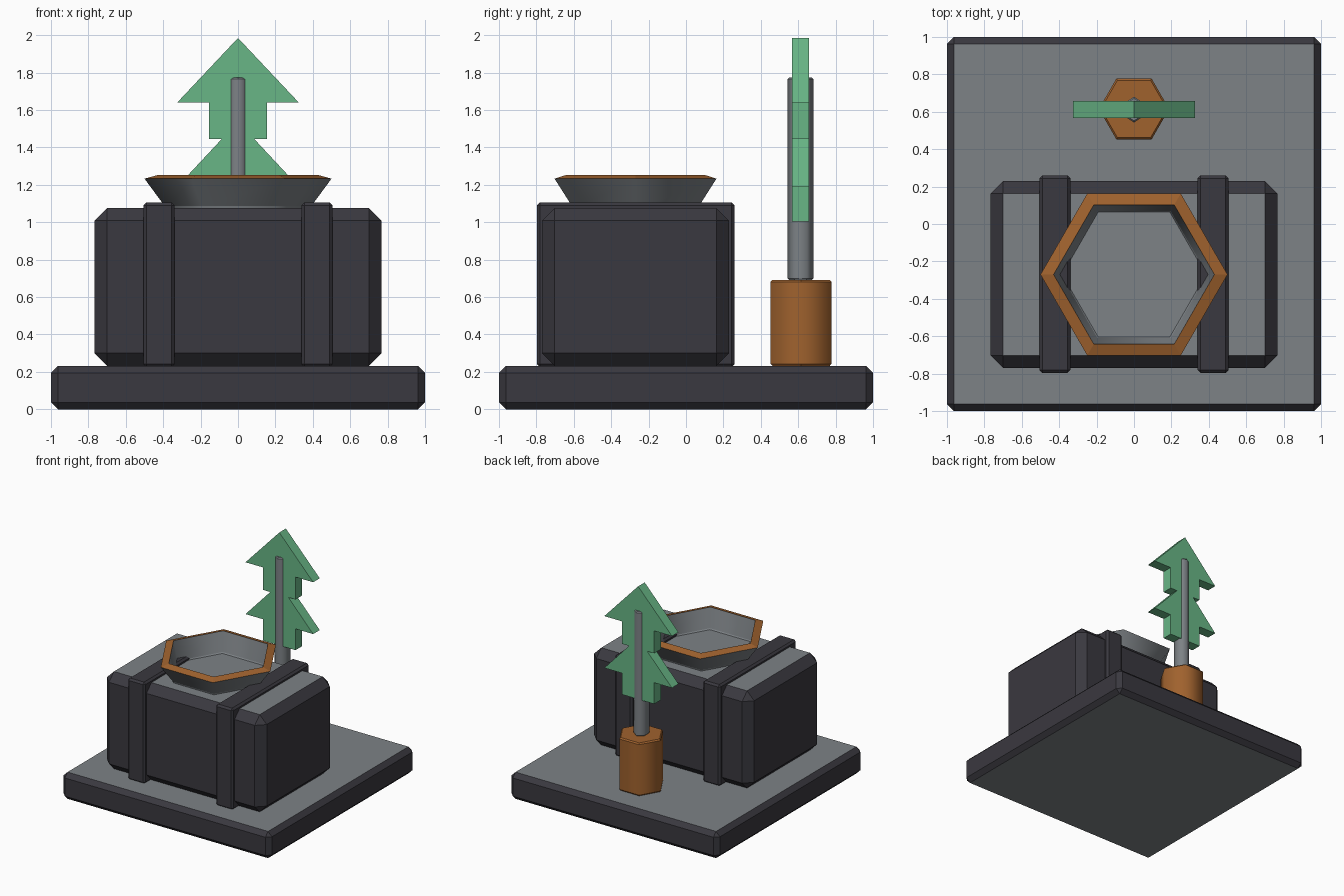
import bpy, bmesh, math
from mathutils import Matrix, Vector

cube = bpy.data.objects.get("Cube")
if cube:
    bpy.data.objects.remove(cube, do_unlink=True)


def material(name, rgb):
    m = bpy.data.materials.new(name)
    m.use_nodes = True
    m.diffuse_color = (*rgb, 1)
    m.node_tree.nodes["Principled BSDF"].inputs["Base Color"].default_value = (*rgb, 1)
    return m


DARK = material("dark charcoal", (0.042, 0.040, 0.050))
GREY = material("slate grey", (0.205, 0.223, 0.238))
BROWN = material("warm brown", (0.35, 0.122, 0.027))
GREEN = material("leaf green", (0.14, 0.47, 0.24))


def finish(bm, name, *mats):
    bmesh.ops.recalc_face_normals(bm, faces=bm.faces)
    mesh = bpy.data.meshes.new(name)
    bm.to_mesh(mesh)
    bm.free()
    for m in mats:
        mesh.materials.append(m)
    obj = bpy.data.objects.new(name, mesh)
    bpy.context.collection.objects.link(obj)
    return obj


def chamfered_box(name, low, high, width, *mats):
    """Box with chamfered edges; a second material goes on the flat top and bottom."""
    low, high = Vector(low), Vector(high)
    bm = bmesh.new()
    bmesh.ops.create_cube(bm, size=1)
    bmesh.ops.scale(bm, vec=high - low, verts=bm.verts)
    bmesh.ops.translate(bm, vec=(low + high) / 2, verts=bm.verts)
    bmesh.ops.bevel(bm, geom=bm.edges[:], offset=width, segments=1, affect='EDGES')
    bm.normal_update()
    if len(mats) > 1:
        for f in bm.faces:
            f.material_index = int(abs(f.normal.z) > 0.99)
    return finish(bm, name, *mats)


def hexagon_lathe(name, profile, y, mats, turn=0, closed=False, brown_step=None, x_scale=1):
    """Six-sided stack of (radius, height) rings; capped, or closed into a loop."""
    bm = bmesh.new()
    rings = []
    for r, z in profile:
        angles = [math.radians(60 * i + turn) for i in range(6)]
        rings.append([bm.verts.new((r * math.cos(a) * x_scale, y + r * math.sin(a), z))
                      for a in angles])
    count = len(rings)
    for k in range(count if closed else count - 1):
        a, b = rings[k], rings[(k + 1) % count]
        for i in range(6):
            j = (i + 1) % 6
            f = bm.faces.new((a[i], a[j], b[j], b[i]))
            rim = k == brown_step
            f.material_index = int(rim)
            # Only the tall walls are shaded smoothly
            f.smooth = not rim and abs(a[0].co.z - b[0].co.z) > 0.05
    if not closed:
        bm.faces.new(rings[0])
        bm.faces.new(rings[-1])
    return finish(bm, name, *mats)


# Ground slab and main block
chamfered_box("base_slab", (-1, -1, 0), (1, 1, 0.232), 0.037, DARK, GREY)
chamfered_box("main_block", (-0.768, -0.77, 0.232), (0.768, 0.23, 1.076), 0.068, DARK, GREY)

# Straps over the block
for side, x in (("right", -0.423), ("left", 0.423)):
    chamfered_box(side + "_strap", (x - 0.083, -0.797, 0.225), (x + 0.083, 0.26, 1.106),
                  0.016, DARK)

# Open bowl with a sloping rim
hexagon_lathe("bowl", [(0.380, 1.070), (0.5, 1.233), (0.43, 1.252), (0.388, 1.070)],
              -0.27, (GREY, BROWN), closed=True, brown_step=1)

# Pot and trunk
hexagon_lathe("tree_pot", [(0.177, 0.232), (0.188, 0.243), (0.188, 0.681), (0.177, 0.692)],
              0.615, (BROWN,))
hexagon_lathe("tree_trunk", [(0.06, 0.69), (0.069, 0.70), (0.069, 1.765), (0.06, 1.774)],
              0.612, (GREY,), turn=30, x_scale=0.87)

# Flat two-tier foliage
half = [(0.325, 1.64), (0.155, 1.64), (0.155, 1.445), (0.087, 1.445),
        (0.325, 1.19), (0.155, 1.19), (0.155, 1.005)]
outline = [(0, 1.985)] + half + [(-x, z) for x, z in reversed(half)]
bm = bmesh.new()
front = bm.faces.new([bm.verts.new((x, 0.567, z)) for x, z in outline])
sides = bmesh.ops.extrude_face_region(bm, geom=[front])
bmesh.ops.translate(bm, vec=(0, 0.09, 0),
                    verts=[g for g in sides["geom"] if isinstance(g, bmesh.types.BMVert)])
finish(bm, "tree_foliage", GREEN)
